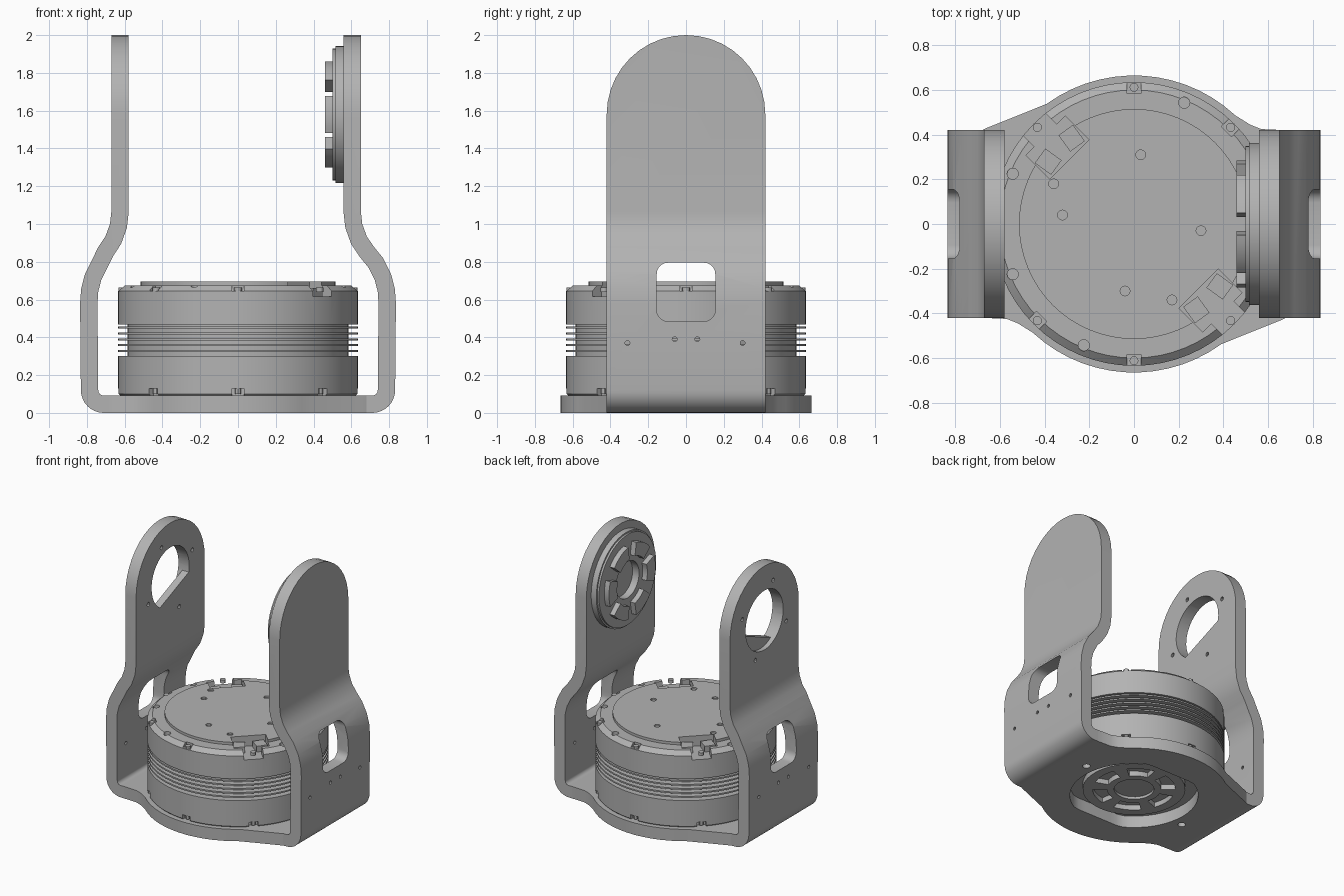
import bpy, bmesh, math
from mathutils import Vector

cube = bpy.data.objects.get("Cube")
if cube:
    bpy.data.objects.remove(cube)

grey = bpy.data.materials.new("machined_grey")
grey.use_nodes = True
grey.diffuse_color = (0.45, 0.45, 0.45, 1)
grey.node_tree.nodes["Principled BSDF"].inputs["Base Color"].default_value = (0.45, 0.45, 0.45, 1)

AXES = {"x": lambda u, v, w: (w, u, v), "y": lambda u, v, w: (u, w, v), "z": lambda u, v, w: (u, v, w)}


def finish(name, bm):
    bmesh.ops.recalc_face_normals(bm, faces=bm.faces)
    mesh = bpy.data.meshes.new(name)
    bm.to_mesh(mesh)
    bm.free()
    mesh.materials.append(grey)
    obj = bpy.data.objects.new(name, mesh)
    bpy.context.scene.collection.objects.link(obj)
    return obj


def prism(name, pts, axis, lo, hi):
    """Extrude a 2D outline along an axis."""
    bm = bmesh.new()
    a, b = ([bm.verts.new(AXES[axis](u, v, w)) for u, v in pts] for w in (lo, hi))
    n = len(pts)
    bm.faces.new(a)
    bm.faces.new(b)
    for i in range(n):
        j = (i + 1) % n
        bm.faces.new((a[i], a[j], b[j], b[i]))
    return finish(name, bm)


def lathe(name, profile, steps=64):
    """Spin a closed radius/height profile about the vertical axis."""
    bm = bmesh.new()
    verts = [bm.verts.new((r, 0, z)) for r, z in profile]
    edges = [bm.edges.new((p, q)) for p, q in zip(verts, verts[1:])]
    bmesh.ops.spin(bm, geom=verts + edges, axis=(0, 0, 1), cent=(0, 0, 0), angle=math.tau, steps=steps)
    bmesh.ops.remove_doubles(bm, verts=bm.verts, dist=0.0005)
    return finish(name, bm)


def polar(r, deg, c=(0, 0)):
    t = math.radians(deg)
    return (c[0] + r * math.cos(t), c[1] + r * math.sin(t))


def arc(r, a0, a1, n, c=(0, 0)):
    return [polar(r, a0 + (a1 - a0) * i / n, c) for i in range(n + 1)]


def circle(r, c=(0, 0), n=32):
    return arc(r, 0, 360 - 360 / n, n - 1, c)


def sector(r0, r1, mid, half, c=(0, 0)):
    return arc(r1, mid - half, mid + half, 6, c) + arc(r0, mid + half, mid - half, 6, c)


def rounded_rect(u0, u1, v0, v1, r):
    return (arc(r, 0, 90, 5, (u1 - r, v1 - r)) + arc(r, 90, 180, 5, (u0 + r, v1 - r))
            + arc(r, 180, 270, 5, (u0 + r, v0 + r)) + arc(r, 270, 360, 5, (u1 - r, v0 + r)))


def radial_box(r0, r1, half, deg):
    """Rectangle lying along a radial direction."""
    d = Vector(polar(1, deg))
    s = Vector((-d.y, d.x)) * half
    return [tuple(p) for p in (d * r0 - s, d * r1 - s, d * r1 + s, d * r0 + s)]


def carve(obj, cutters, op="DIFFERENCE"):
    for c in cutters:
        m = obj.modifiers.new("carve", "BOOLEAN")
        m.object, m.operation, m.solver = c, op, "EXACT"
        bpy.context.view_layer.objects.active = obj
        bpy.ops.object.modifier_apply(modifier=m.name)
        bpy.data.objects.remove(c)


# Bracket arms: a bent strip, rounded at the top, with a cable window
HUB = (0, 1.58)
T = 0.046
BEND = [(.605, 2.05), (.605, 1.06), (.613, .99), (.64, .915), (.68, .855), (.725, .795),
        (.763, .72), (.781, .65), (.786, .58)] + arc(.075, 0, -90, 8, (.711, .121)) + [(.68, T)]


def strip(path):
    sides = ([], [])
    for i, p in enumerate(path):
        d = Vector(path[min(i + 1, len(path) - 1)]) - Vector(path[max(i - 1, 0)])
        n = Vector((-d.y, d.x)).normalized() * T
        sides[0].append(tuple(Vector(p) + n))
        sides[1].append(tuple(Vector(p) - n))
    return sides[0] + sides[1][::-1]


arms = {}
for name, sign in (("left_arm", 1), ("right_arm", -1)):
    shift = 0 if sign > 0 else .02
    path = [(sign * (x + (shift if z > .8 else 0.004 if z > .2 else 0)), z) for x, z in BEND]
    arm = prism(name, strip(path), "y", -.42, .42)
    lo, hi = sorted((sign * .5, sign * .9))
    tower = arc(.42, 0, 180, 20, HUB) + [(-.42, -.2), (.42, -.2)]
    carve(arm, [prism("cutter", tower, "x", lo, hi)], "INTERSECT")
    cuts = [prism("cutter", rounded_rect(-.155, .155, .485, .795, .06), "x", lo, hi)]
    cuts += [prism("cutter", circle(.013, (y, z), 10), "x", lo, hi)
             for y, z in ((-.31, .37), (-.06, .39), (.06, .39), (.3, .37))]
    carve(arm, cuts)
    arms[name] = arm

# Bearing opening: round recess outside, D-shaped hole right through
chord = -68
opening = arc(.23, chord + 56, chord + 304, 28, HUB)
carve(arms["right_arm"], [prism("cutter", opening, "x", -.9, -.5),
                          prism("cutter", circle(.23, HUB), "x", -.9, -.635)]
      + [prism("cutter", circle(.016, polar(.29, a, HUB), 10), "x", -.9, -.5) for a in (22, 112, 202, 292)])

# Base plate joining the arms
half = [(.68, -.42), (.68, .42), (.57, .425), (.52, .445)] + arc(.665, 47, 126, 14) + [(-.66, .43)]
plate = prism("base_plate", half + [(-x, -y) for x, y in half], "z", 0, 2 * T)
opening = [(x, max(-.4, min(.4, y))) for x, y in circle(.45, n=48)]
carve(plate, [prism("cutter", opening, "z", -.1, .3)]
      + [prism("cutter", circle(.028, (x, y), 14), "z", -.1, .3) for x, y in ((.52, .1), (-.52, -.1))])

# Motor housing with cooling fins
R, CORE, BOTTOM, TOP = .635, .585, .093, .675
profile = [(0, BOTTOM), (R - .008, BOTTOM), (R, BOTTOM + .008), (R, .3), (CORE, .3)]
for i in range(5):
    z = .322 + i * .031
    profile += [(CORE, z), (R, z), (R, z + .011), (CORE, z + .011)]
profile += [(CORE, .468), (R, .468), (R, TOP - .03), (.6, TOP), (0, TOP)]
housing = lathe("motor_housing", profile)
cuts = []
for i in range(8):
    cuts.append(prism("cutter", radial_box(.585, .7, .032, 45 * i), "z", .645, .75))
    cuts.append(prism("cutter", radial_box(.6, .7, .032, 45 * i), "z", .05, .13))
    if i not in (2, 6):
        cuts.append(prism("cutter", circle(.025, polar(.588, 45 * i + 22.5), 14), "z", .64, .75))
for a in (-45, 135):
    cuts.append(prism("cutter", radial_box(.41, .56, .125, a), "z", .615, .75))
    cuts.append(prism("cutter", radial_box(.5, .7, .07, a), "z", .615, .75))
carve(housing, cuts)

# Raised top cover with two connector bays and screw recesses
cover = prism("top_cover", circle(.515, n=64), "z", TOP - .004, .695)
cuts = [prism("cutter", radial_box(.41, .7, .125, a), "z", .6, .75) for a in (-45, 135)]
cuts += [prism("cutter", circle(.022, p, 12), "z", .682, .75)
         for p in ((.03, .31), (.3, -.03), (-.04, -.3), (.17, -.34), (-.36, .18), (-.32, .04))]
carve(cover, cuts)

# Plugs and rim screws
for k, a in enumerate((-45, 135)):
    for j, off in enumerate((-9, 9)):
        prism(f"connector_{k}_{j}", radial_box(.43, .52, .04, a + off), "z", .61, .66)
for i in range(8):
    c = polar(.612, 45 * i)
    prism(f"top_screw_{i}", circle(.02, c, 12), "z", .64, .664)
    prism(f"bottom_screw_{i}", circle(.016, c, 12), "z", .1, .13)

# Output flange under the motor, with six pockets
flange = prism("output_flange", circle(.36, n=48), "z", .05, BOTTOM + .004)
carve(flange, [prism("cutter", sector(.19, .29, 60 * i, 20), "z", 0, .088) for i in range(6)]
      + [prism("cutter", circle(.14), "z", 0, .07)])

# Bearing hub on the left arm, with six drive pads
hub = prism("bearing_hub", circle(.362, HUB, 48), "x", .515, .562)
face = prism("hub_face", circle(.35, HUB, 48), "x", .5, .516)
for part in (hub, face):
    carve(part, [prism("cutter", circle(.14, HUB), "x", .45, .555)])
for i in range(6):
    prism(f"drive_pad_{i}", sector(.185, .285, 60 * i, 20, HUB), "x", .46, .502)

# Smooth shading with crisp edges
bpy.ops.object.select_all(action="DESELECT")
for obj in bpy.context.scene.objects:
    if obj.type == "MESH":
        obj.select_set(True)
        bpy.context.view_layer.objects.active = obj
bpy.ops.object.shade_smooth_by_angle(angle=math.radians(30))
